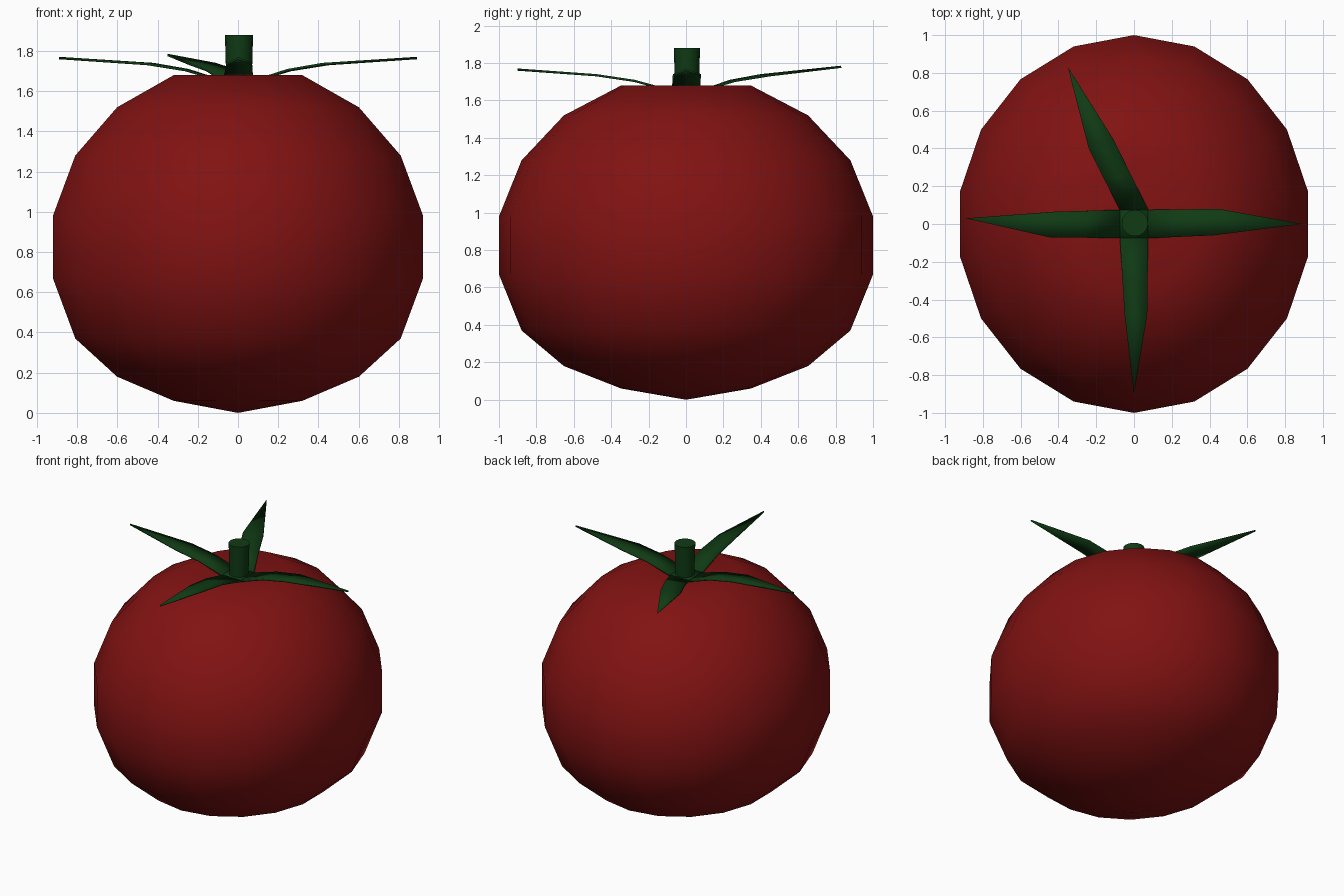
import bpy
import bmesh
from math import sin, cos, pi, radians
from mathutils import Matrix, Vector

cube = bpy.data.objects.get("Cube")
if cube:
    bpy.data.objects.remove(cube, do_unlink=True)


def material(name, colour):
    mat = bpy.data.materials.new(name)
    mat.use_nodes = True
    mat.diffuse_color = colour
    node = next(n for n in mat.node_tree.nodes if n.type == 'BSDF_PRINCIPLED')
    node.inputs["Base Color"].default_value = colour
    return mat


RED = material("ripe red", (0.22, 0.006, 0.006, 1))
GREEN = material("leaf green", (0.005, 0.043, 0.007, 1))


def finish(name, bm, mat, angle=180, thickness=0):
    mesh = bpy.data.meshes.new(name)
    bm.to_mesh(mesh)
    bm.free()
    mesh.materials.append(mat)
    obj = bpy.data.objects.new(name, mesh)
    bpy.context.collection.objects.link(obj)
    if thickness:
        mod = obj.modifiers.new("thickness", 'SOLIDIFY')
        mod.thickness = thickness
        mod.offset = 0
    bpy.ops.object.select_all(action='DESELECT')
    obj.select_set(True)
    bpy.context.view_layer.objects.active = obj
    if angle == 180:
        bpy.ops.object.shade_smooth()
    else:
        bpy.ops.object.shade_smooth_by_angle(angle=radians(angle))
    return obj


# Fruit body: latitude rings with a dimple at the top
SIDES = 18
PROFILE = [(0.347, 0.06), (0.653, 0.18), (0.879, 0.37), (1, 0.67),
           (1, 0.98), (0.879, 1.28), (0.653, 1.52), (0.347, 1.68)]
bm = bmesh.new()
rings = [[bm.verts.new((0.935 * r * sin(2 * pi * i / SIDES),
                        r * cos(2 * pi * i / SIDES), z))
          for i in range(SIDES)] for r, z in PROFILE]
bottom = bm.verts.new((0, 0, 0))
dimple = bm.verts.new((0, 0, 1.62))
for i in range(SIDES):
    j = (i + 1) % SIDES
    for a, b in zip(rings, rings[1:]):
        bm.faces.new((a[i], a[j], b[j], b[i]))
    bm.faces.new((bottom, rings[0][j], rings[0][i]))
    bm.faces.new((dimple, rings[-1][i], rings[-1][j]))
bmesh.ops.recalc_face_normals(bm, faces=bm.faces)
finish("fruit_body", bm, RED)

# Stem
bm = bmesh.new()
bmesh.ops.create_cone(bm, cap_ends=True, segments=16, radius1=0.062,
                      radius2=0.07, depth=0.28,
                      matrix=Matrix.Translation((0.005, 0.005, 1.74)))
finish("stem", bm, GREEN, 40)

# Square hub where the leaves meet
HUB, HUB_Z = 0.075, 1.65
bm = bmesh.new()
bmesh.ops.create_grid(bm, x_segments=1, y_segments=1, size=HUB,
                      matrix=Matrix.Translation((0, 0, HUB_Z)))
finish("leaf_hub", bm, GREEN, 40, 0.015)


# Leaves: strip bending outward from the hub to a pointed tip
def leaf(name, turn, mid_right, mid_left, tip):
    spin = Matrix.Rotation(radians(turn), 3, 'Z')
    bm = bmesh.new()

    def edge(side, mid):
        root, mid = Vector((HUB, side * HUB, HUB_Z)), Vector((*mid, 1.735))
        bend = root.lerp(mid, 0.5)
        bend.z = 1.705
        return [bm.verts.new(spin @ p) for p in (root, bend, mid)]

    right, left = edge(-1, mid_right), edge(1, mid_left)
    for k in range(2):
        bm.faces.new((right[k], right[k + 1], left[k + 1], left[k]))
    point = bm.verts.new(spin @ Vector(tip))
    bm.faces.new((right[2], point, left[2]))
    finish(name, bm, GREEN, 40, 0.012)


leaf("left_leaf", 0, (0.42, -0.06), (0.45, 0.08), (0.89, 0, 1.765))
leaf("back_leaf", 90, (0.45, 0.11), (0.40, 0.24), (0.83, 0.35, 1.78))
leaf("right_leaf", 180, (0.42, -0.065), (0.45, 0.07), (0.89, -0.03, 1.765))
leaf("front_leaf", 270, (0.48, -0.05), (0.48, 0.07), (0.90, 0, 1.765))
